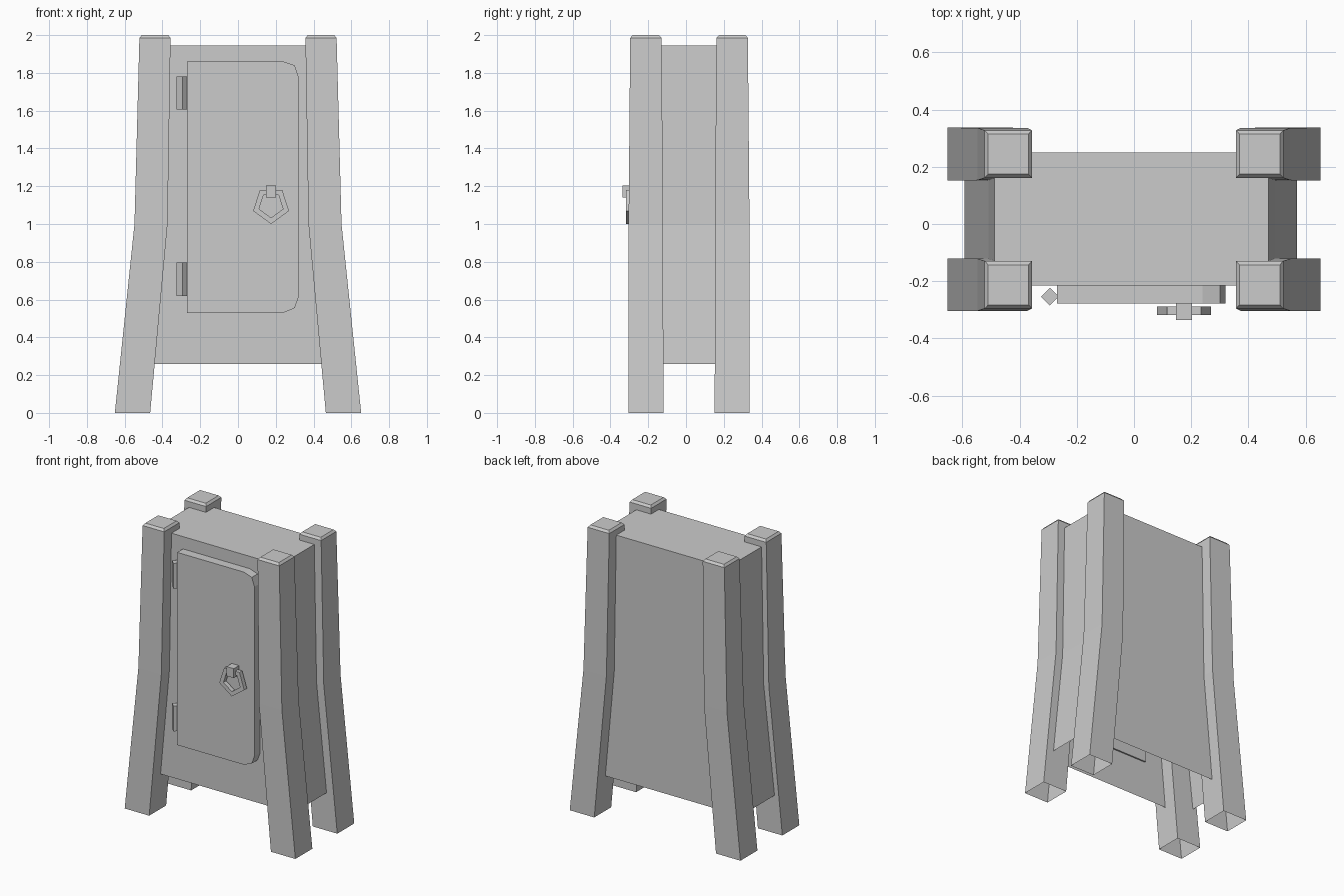
import bpy, bmesh, math

if "Cube" in bpy.data.objects:
    bpy.data.objects.remove(bpy.data.objects["Cube"])


def make(name, bm):
    bmesh.ops.recalc_face_normals(bm, faces=bm.faces)
    me = bpy.data.meshes.new(name)
    bm.to_mesh(me)
    bm.free()
    ob = bpy.data.objects.new(name, me)
    bpy.context.collection.objects.link(ob)
    return ob


def loft(name, rings, cap_start=True, cap_end=True, closed=False):
    """Skin a list of equally sized point loops."""
    bm = bmesh.new()
    vs = [[bm.verts.new(p) for p in r] for r in rings]
    pairs = list(zip(vs, vs[1:])) + ([(vs[-1], vs[0])] if closed else [])
    for a, b in pairs:
        for i in range(len(a)):
            j = (i + 1) % len(a)
            bm.faces.new((a[i], a[j], b[j], b[i]))
    if cap_start and not closed:
        bm.faces.new(vs[0][::-1])
    if cap_end and not closed:
        bm.faces.new(vs[-1])
    return make(name, bm)


def rect(x0, x1, y0, y1, z):
    return [(x0, y0, z), (x1, y0, z), (x1, y1, z), (x0, y1, z)]


# Splayed legs: (z, inner x, outer x, half depth), open underneath
leg_profile = [(0, 0.465, 0.652, 0.0925), (1.0, 0.373, 0.548, 0.0915),
               (1.985, 0.357, 0.522, 0.083), (2.0, 0.369, 0.510, 0.070)]
for side, sx in (("left", -1), ("right", 1)):
    for end, cy in (("front", -0.2125), ("back", 0.2445)):
        loft(f"{end}_{side}_leg",
             [rect(sx * a, sx * b, cy - h, cy + h, z) for z, a, b, h in leg_profile],
             cap_start=False)

# Cabinet body, following the legs, open underneath
loft("cabinet_body", [rect(-0.592, 0.570, -0.215, 0.25, 0.26),
                      rect(-0.509, 0.493, -0.215, 0.25, 1.0),
                      rect(-0.487, 0.470, -0.215, 0.25, 1.945)], cap_start=False)

# Door with two clipped corners on the opening side
outline = [(-0.27, 0.53), (0.24, 0.53), (0.30, 0.555), (0.32, 0.61),
           (0.32, 1.78), (0.30, 1.84), (0.24, 1.86), (-0.27, 1.86)]
loft("door", [[(x, y, z) for x, z in outline] for y in (-0.278, -0.205)])

# Diamond-section hinges
for name, z0 in (("lower_hinge", 0.62), ("upper_hinge", 1.605)):
    loft(name, [[(-0.294 + 0.031 * math.cos(i * math.pi / 2),
                  -0.254 + 0.031 * math.sin(i * math.pi / 2), z) for i in range(4)]
                for z in (z0, z0 + 0.175)])


# Five-sided ring handle hanging from a peg
def pentagon(r, y):
    return [(0.175 + r * math.sin(i * math.tau / 5), y,
             1.10 - r * math.cos(i * math.tau / 5)) for i in range(5)]


loft("handle_ring", [pentagon(0.10, -0.318), pentagon(0.10, -0.288),
                     pentagon(0.067, -0.288), pentagon(0.067, -0.318)], closed=True)
loft("handle_peg", [rect(0.147, 0.202, -0.335, -0.27, z) for z in (1.14, 1.205)])
